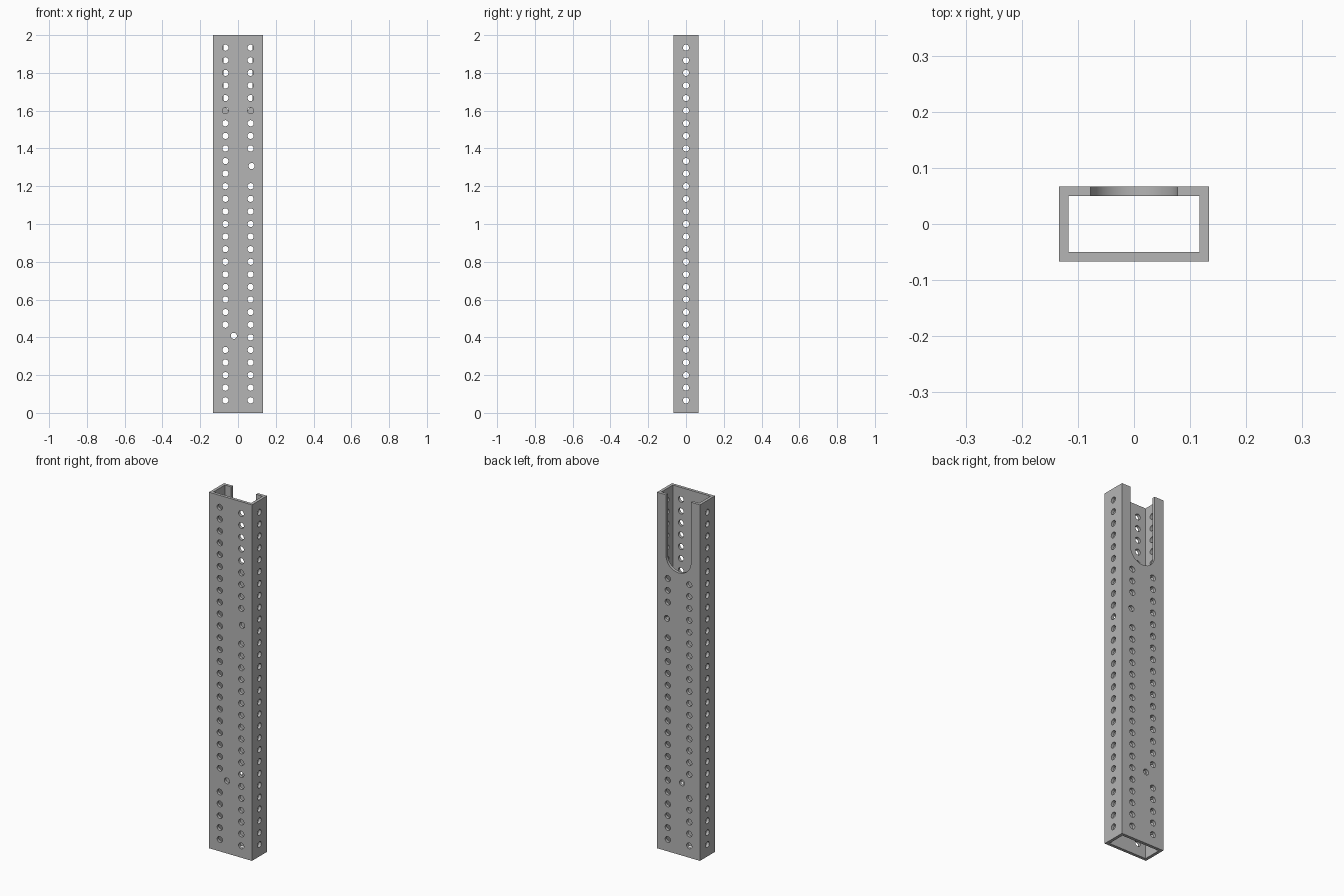
import bpy, bmesh, math
from mathutils import Matrix, Vector

cube = bpy.data.objects.get("Cube")
if cube:
    bpy.data.objects.remove(cube, do_unlink=True)

PITCH = 2 / 30
HX, HY, H = 2 * PITCH, PITCH, 2.0      # half width, half depth, height
WALL = 0.0165
HOLE_R = 0.0163
SLOT_R, SLOT_Z = 0.0775, 1.66          # slot half width, centre of its round end

steel = bpy.data.materials.new("Grey steel")
steel.use_nodes = True
grey = (0.46, 0.46, 0.46, 1)
steel.diffuse_color = grey
steel.node_tree.nodes["Principled BSDF"].inputs["Base Color"].default_value = grey


def make_object(name, bm):
    bmesh.ops.recalc_face_normals(bm, faces=bm.faces)
    mesh = bpy.data.meshes.new(name)
    bm.to_mesh(mesh)
    bm.free()
    mesh.materials.append(steel)
    obj = bpy.data.objects.new(name, mesh)
    bpy.context.collection.objects.link(obj)
    return obj


def box(name, hx, hy, z0, z1):
    bm = bmesh.new()
    size = Matrix.Diagonal((2 * hx, 2 * hy, z1 - z0, 1))
    bmesh.ops.create_cube(bm, size=1, matrix=Matrix.Translation((0, 0, (z0 + z1) / 2)) @ size)
    return make_object(name, bm)


def drill(bm, centre, axis):
    """Add a short cylinder that pierces one wall only."""
    turn = Vector((0, 0, 1)).rotation_difference(Vector(axis)).to_matrix().to_4x4()
    bmesh.ops.create_cone(bm, cap_ends=True, segments=24, radius1=HOLE_R, radius2=HOLE_R,
                          depth=WALL * 2, matrix=Matrix.Translation(centre) @ turn)


def cut(target, cutter):
    mod = target.modifiers.new("Cut", "BOOLEAN")
    mod.operation = "DIFFERENCE"
    mod.solver = "EXACT"
    mod.object = cutter
    graph = bpy.context.evaluated_depsgraph_get()
    mesh = bpy.data.meshes.new_from_object(target.evaluated_get(graph))
    target.modifiers.clear()
    target.data = mesh
    bpy.data.objects.remove(cutter, do_unlink=True)


# Hollow rectangular tube, open at both ends
tube = box("perforated_tube", HX, HY, 0, H)
cut(tube, box("cavity_cutter", HX - WALL, HY - WALL, -0.1, H + 0.1))

# Round-bottomed slot, open at the top of the back wall
bm = bmesh.new()
profile = [(SLOT_R, H + 0.1), (-SLOT_R, H + 0.1)]
for i in range(33):
    a = math.pi * (1 + i / 32)
    profile.append((SLOT_R * math.cos(a), SLOT_Z + SLOT_R * math.sin(a)))
face = bm.faces.new([bm.verts.new((x, HY - WALL * 2, z)) for x, z in profile])
swept = bmesh.ops.extrude_face_region(bm, geom=[face])["geom"]
bmesh.ops.translate(bm, vec=(0, WALL * 4, 0),
                    verts=[v for v in swept if isinstance(v, bmesh.types.BMVert)])
cut(tube, make_object("slot_cutter", bm))

# Hole positions on the wide walls: two regular columns with two stray holes
rows = range(1, 30)
wide = [(-PITCH, n * PITCH) for n in rows if n != 6]
wide += [(PITCH, n * PITCH) for n in rows if n not in (19, 20)]
wide += [(-0.022, 0.408), (0.072, 1.307)]

bm = bmesh.new()
for x, z in wide:
    drill(bm, (x, -HY + WALL / 2, z), (0, 1, 0))
    if z < 1.57:                       # the slot takes the upper back holes
        drill(bm, (x, HY - WALL / 2, z), (0, 1, 0))
# One full column on each narrow wall
for n in rows:
    for side in (-1, 1):
        drill(bm, (side * (HX - WALL / 2), 0, n * PITCH), (1, 0, 0))
cut(tube, make_object("hole_cutter", bm))

# Smooth hole and slot walls, crisp edges elsewhere
bpy.ops.object.select_all(action="DESELECT")
tube.select_set(True)
bpy.context.view_layer.objects.active = tube
bpy.ops.object.shade_smooth_by_angle(angle=math.radians(30))
